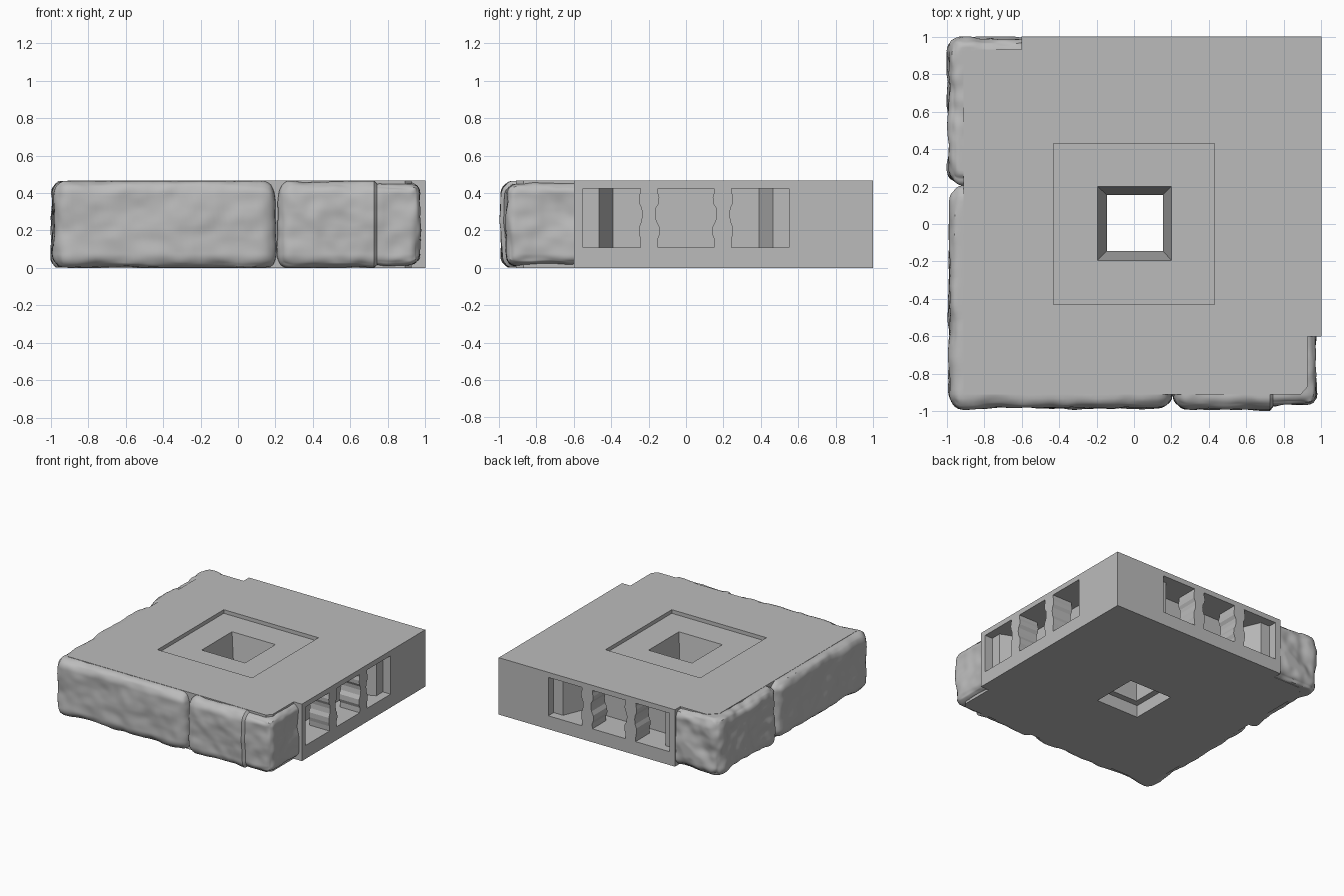
import bpy, bmesh, math
from mathutils import Vector, noise

if "Cube" in bpy.data.objects:
    bpy.data.objects.remove(bpy.data.objects["Cube"])

H = 0.467                                   # tile height
stone = bpy.data.materials.new("grey stone")
stone.diffuse_color = (0.5, 0.5, 0.5, 1)
stone.use_nodes = True
stone.node_tree.nodes["Principled BSDF"].inputs["Base Color"].default_value = stone.diffuse_color


def finish(name, bm, smooth=False):
    bmesh.ops.recalc_face_normals(bm, faces=bm.faces)
    me = bpy.data.meshes.new(name)
    bm.to_mesh(me)
    bm.free()
    me.materials.append(stone)
    ob = bpy.data.objects.new(name, me)
    bpy.context.collection.objects.link(ob)
    bpy.context.view_layer.objects.active = ob
    if smooth:
        bpy.ops.object.select_all(action='DESELECT')
        ob.select_set(True)
        bpy.ops.object.shade_smooth_by_angle(angle=math.radians(40))
    return ob


def loft(name, rings):
    """Closed solid through a stack of equal-length point rings."""
    bm = bmesh.new()
    vs = [[bm.verts.new(p) for p in r] for r in rings]
    n = len(vs[0])
    bm.faces.new(vs[0])
    bm.faces.new(vs[-1])
    for a, b in zip(vs, vs[1:]):
        for i in range(n):
            j = (i + 1) % n
            bm.faces.new((a[i], a[j], b[j], b[i]))
    return finish(name, bm)


def prism(name, pts, z0, z1):
    return loft(name, [[(x, y, z) for x, y in pts] for z in (z0, z1)])


def square(r, z, c=0.0):
    return [(c + sx * r, c + sy * r, z) for sx, sy in ((-1, -1), (1, -1), (1, 1), (-1, 1))]


# Slab with notched corners where the wrapping stones end
slab = prism("tile_slab", [(-.91, -.91), (.89, -.91), (.925, -.87), (.925, -.6), (1, -.6),
                           (1, 1), (-.6, 1), (-.6, .93), (-.84, .93), (-.91, .86)], 0, H)

# Cutters: shallow top recess, tapered centre hole, wider hole underneath
cutters = [loft("recess_cutter", [square(.43, H - .03), square(.43, H + .1)]),
           loft("funnel_cutter", [square(.15, .05, .005), square(.15, .12, .005),
                                  square(.197, H - .029, .003), square(.197, H - .02, .003)]),
           loft("underside_cutter", [square(.195, -.1), square(.195, .1)])]

# Clip cavities, opening on the right side and the back
half = [(.55, -.1), (.55, .07), (.465, .07), (.39, .25)]        # (along, depth)
outline = half + [(-u, d) for u, d in reversed(half)]
cutters.append(prism("right_cavity_cutter", [(1 - d, u) for u, d in outline], .11, .425))
cutters.append(prism("back_cavity_cutter", [(u, 1 - d) for u, d in outline], .11, .425))

for c in cutters:
    m = slab.modifiers.new("cut", 'BOOLEAN')
    m.operation, m.solver, m.object = 'DIFFERENCE', 'EXACT', c
    bpy.context.view_layer.objects.active = slab
    bpy.ops.object.modifier_apply(modifier=m.name)
    bpy.data.objects.remove(c, do_unlink=True)

# Wavy posts dividing each cavity into three ports: (z, inner edge, outer edge)
profile = [(.108, .150, .242), (.15, .152, .244), (.18, .140, .250), (.22, .142, .250),
           (.25, .158, .238), (.29, .164, .234), (.32, .160, .238), (.345, .145, .250),
           (.375, .143, .252), (.40, .150, .246), (.427, .150, .243)]
for side in ("right", "back"):
    for s in (-1, 1):
        rings = []
        for z, a, b in profile:
            pts = [(s * a, 1), (s * b, 1), (s * b, .82), (s * a, .82)]
            rings.append([(d, u, z) if side == "right" else (u, d, z) for u, d in pts])
        loft(f"{side}_post_{'a' if s < 0 else 'b'}", rings)


# Rough facing stones: rounded blocks with worn surfaces, kept only outside the slab
def facing(name, lo, hi, r, rough, clip=None, crease=None):
    bm = bmesh.new()
    bmesh.ops.create_cube(bm, size=1)
    bmesh.ops.subdivide_edges(bm, edges=bm.edges[:], cuts=46, use_grid_fill=True)
    lo, hi = Vector(lo), Vector(hi)
    for v in bm.verts:
        p = Vector([lo[i] + (v.co[i] + .5) * (hi[i] - lo[i]) for i in range(3)])
        core = Vector([min(max(p[i], lo[i] + r), hi[i] - r) for i in range(3)])
        n = (p - core).normalized()
        amount = noise.noise(p * 5) * rough + noise.noise(p * 13) * rough * .4
        if crease and p.x > crease:
            amount -= .02
        p = core + n * (r + amount)
        v.co = (max(-1, min(1, p.x)), max(-1, min(1, p.y)), max(.003, min(H - .002, p.z)))
    inner = [f for f in bm.faces
             if max(abs(f.calc_center_median().x), abs(f.calc_center_median().y)) < .86]
    bmesh.ops.delete(bm, geom=inner, context='FACES')
    if clip:
        geom = bm.verts[:] + bm.edges[:] + bm.faces[:]
        bmesh.ops.bisect_plane(bm, geom=geom, plane_co=clip[0], plane_no=clip[1], clear_outer=True)
    finish(name, bm, True)


facing("front_left_stone", (-.985, -.982, 0), (.198, .195, H), .075, .016)
facing("front_right_stone", (.215, -.985, 0), (.99, -.3, H), .075, .016,
       ((0, -.6, 0), (0, 1, 0)), .73)
facing("back_left_stone", (-.988, .222, 0), (-.3, .988, H), .075, .026,
       ((-.6, 0, 0), (1, 0, 0)))
